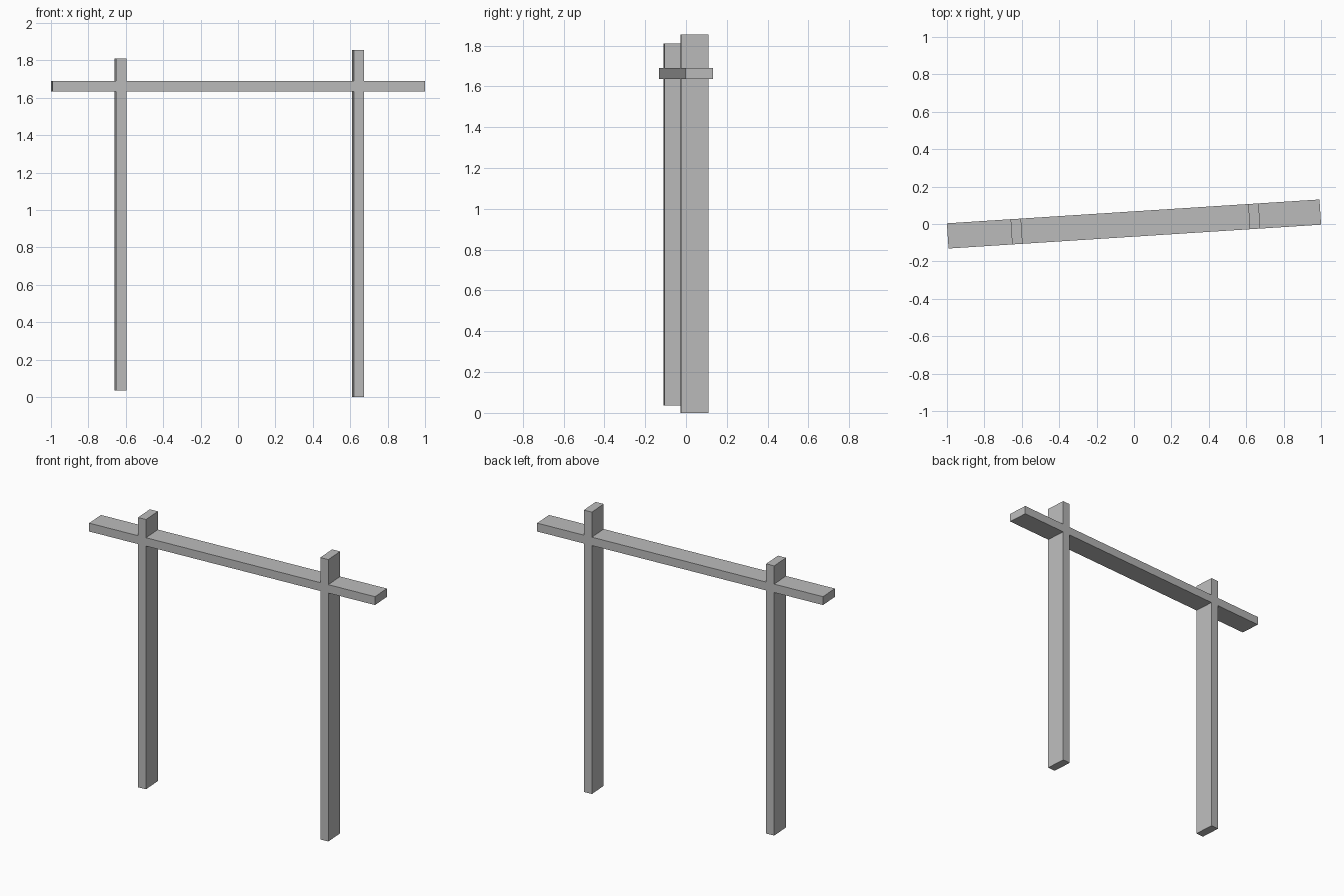
import bpy
import bmesh
import math
from mathutils import Matrix

cube = bpy.data.objects.get("Cube")
if cube:
    bpy.data.objects.remove(cube, do_unlink=True)

GREY = (0.5, 0.5, 0.5, 1.0)
grey = bpy.data.materials.new("plain_grey")
grey.use_nodes = True
grey.diffuse_color = GREY
grey.node_tree.nodes["Principled BSDF"].inputs["Base Color"].default_value = GREY

DEPTH = 0.135
HALF_LENGTH = 0.998
HALF_POST = 0.028
BEAM_LOW, BEAM_HIGH = 1.635, 1.69
TURN = math.radians(3.66)

# Posts: centre along the beam, foot height, top height
posts = [(-0.629, 0.035, 1.81), (0.644, 0.0, 1.855)]


def edge_run(level, ends):
    """One long edge of the beam, stepping out and back at each post."""
    run = [(-HALF_LENGTH, level)]
    for centre, end in ends:
        a, b = centre - HALF_POST, centre + HALF_POST
        run += [(a, level), (a, end), (b, end), (b, level)]
    return run + [(HALF_LENGTH, level)]


# Flush-jointed frame: beam and posts share one outline, extruded in depth
lower = edge_run(BEAM_LOW, [(c, foot) for c, foot, top in posts])
upper = edge_run(BEAM_HIGH, [(c, top) for c, foot, top in posts])
outline = lower + upper[::-1]

bm = bmesh.new()
front = bm.faces.new([bm.verts.new((x, -DEPTH / 2, z)) for x, z in outline])
back = bmesh.ops.extrude_face_region(bm, geom=[front])["geom"]
bmesh.ops.translate(bm, vec=(0, DEPTH, 0),
                    verts=[v for v in back if isinstance(v, bmesh.types.BMVert)])
bmesh.ops.recalc_face_normals(bm, faces=bm.faces)

# The whole frame stands slightly turned
bmesh.ops.transform(bm, matrix=Matrix.Rotation(TURN, 4, "Z"), verts=bm.verts)

mesh = bpy.data.meshes.new("post_and_beam_frame")
bm.to_mesh(mesh)
bm.free()
mesh.materials.append(grey)
frame = bpy.data.objects.new("post_and_beam_frame", mesh)
bpy.context.collection.objects.link(frame)
